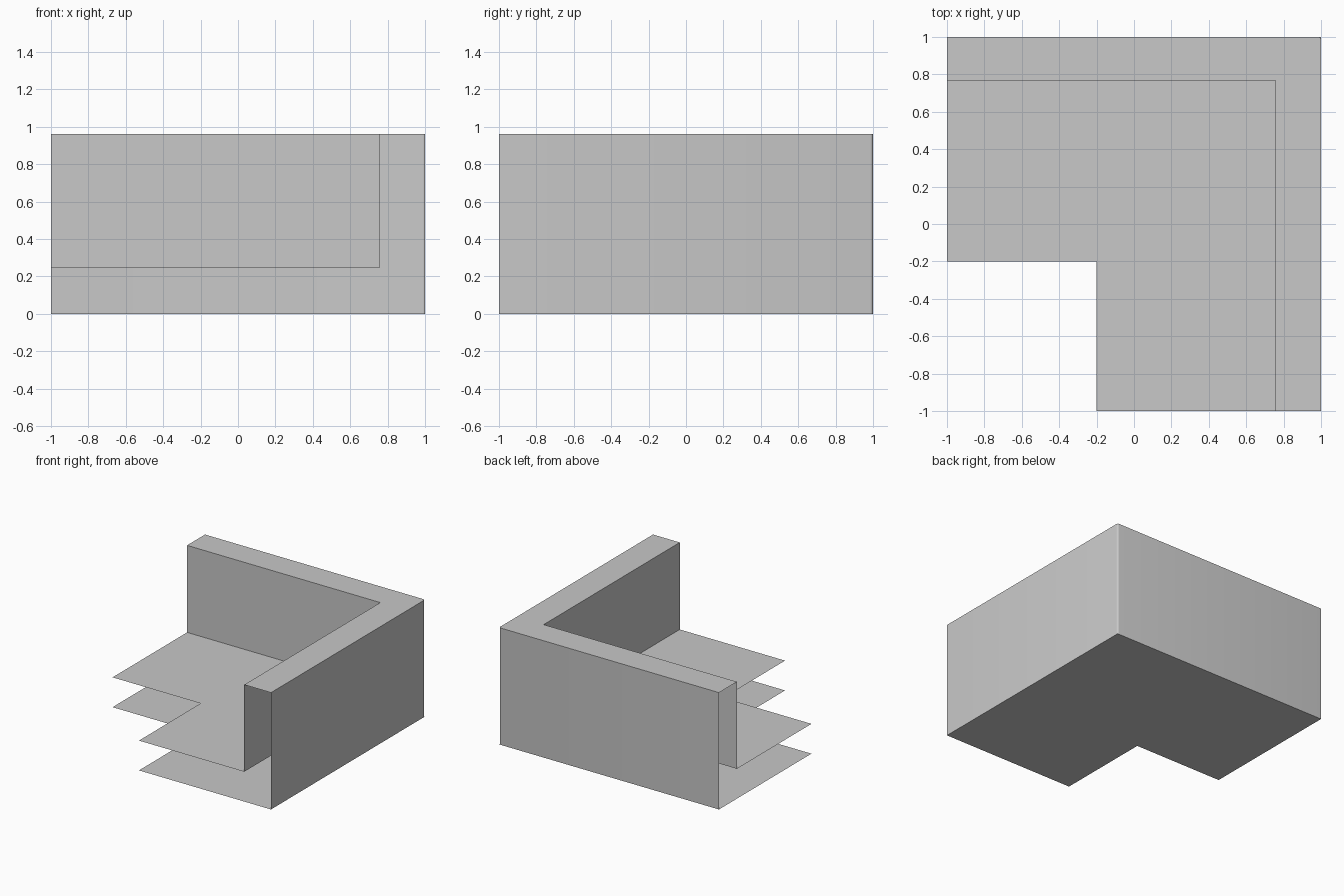
import bpy, bmesh

cube = bpy.data.objects.get("Cube")
if cube:
    bpy.data.objects.remove(cube, do_unlink=True)

TOP, SEAT = 0.96, 0.245        # heights
INX, INY = 0.757, 0.767        # inner faces of the walls
STEP = -0.2                    # inner corner of the L-shaped sheets

grey = bpy.data.materials.new("light grey")
grey.use_nodes = True
colour = (0.58, 0.58, 0.58, 1)
grey.diffuse_color = colour
grey.node_tree.nodes["Principled BSDF"].inputs["Base Color"].default_value = colour


def finish(name, bm):
    mesh = bpy.data.meshes.new(name)
    bm.to_mesh(mesh)
    bm.free()
    mesh.materials.append(grey)
    obj = bpy.data.objects.new(name, mesh)
    bpy.context.collection.objects.link(obj)
    return obj


def sheet(name, x, y, z, up):
    """Thin L-shaped sheet reaching to x and y at height z."""
    bm = bmesh.new()
    outline = [(-1, y), (-1, STEP), (STEP, STEP), (STEP, -1), (x, -1), (x, y)]
    face = bm.faces.new([bm.verts.new((px, py, z)) for px, py in outline])
    face.normal_update()
    if (face.normal.z > 0) != up:
        face.normal_flip()
    return finish(name, bm)


sheet("base_sheet", 1, 1, 0, False)
sheet("seat_sheet", INX, INY, SEAT, True)

# Hollow wall shell: the same profile at the left end, the corner and the front end
bm = bmesh.new()
rows = []
for end in ("left", "corner", "front"):
    row = []
    for x, y, z in ((1, 1, 0), (1, 1, TOP), (INX, INY, TOP), (INX, INY, SEAT)):
        px = -1 if end == "left" else x
        py = -1 if end == "front" else y
        row.append(bm.verts.new((px, py, z)))
    rows.append(row)
for a, b in zip(rows, rows[1:]):
    for i in range(3):
        bm.faces.new((a[i], a[i + 1], b[i + 1], b[i]))
bm.normal_update()
if bm.faces[:][1].normal.z < 0:
    bmesh.ops.reverse_faces(bm, faces=bm.faces[:])

# Soften the top rims and the outer upright corner
soft = []
for e in bm.edges:
    a, b = (v.co for v in e.verts)
    along_rim = a.z == b.z == TOP and len(e.link_faces) == 2
    is_mitre = abs(a.x - b.x) > 0.01 and abs(a.y - b.y) > 0.01
    upright = min(a.x, b.x, a.y, b.y) == 1
    if (along_rim and not is_mitre) or upright:
        soft.append(e)
bmesh.ops.bevel(bm, geom=soft, offset=0.015, segments=3, profile=0.5, affect="EDGES")
walls = finish("wall_shell", bm)

bpy.ops.object.select_all(action="DESELECT")
walls.select_set(True)
bpy.context.view_layer.objects.active = walls
bpy.ops.object.shade_smooth_by_angle(angle=0.7)
